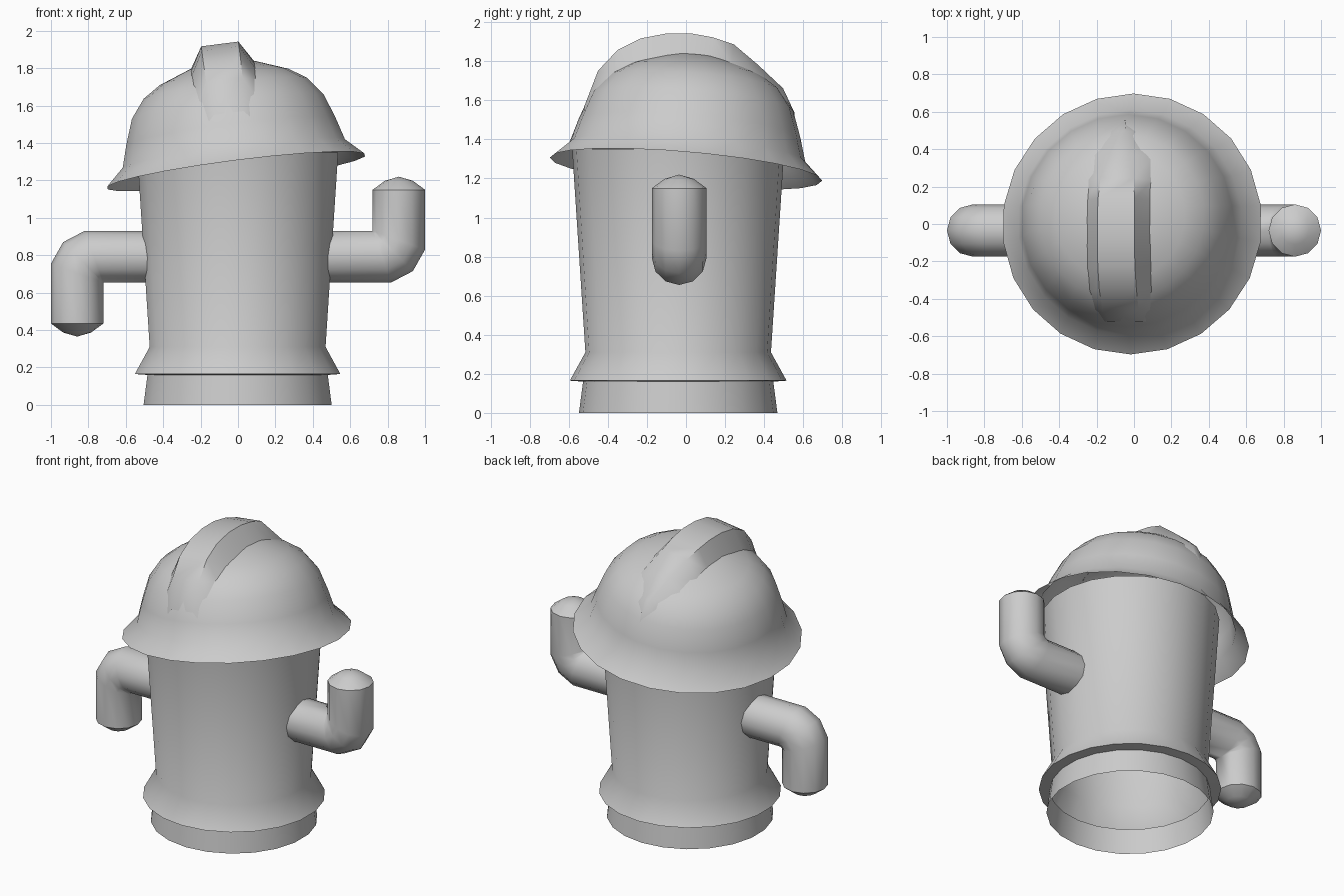
import bpy, bmesh, math
from mathutils import Matrix, Vector

if "Cube" in bpy.data.objects:
    bpy.data.objects.remove(bpy.data.objects["Cube"])

grey = bpy.data.materials.new("plain_grey")
grey.diffuse_color = (0.6, 0.6, 0.6, 1)
grey.use_nodes = True
grey.node_tree.nodes["Principled BSDF"].inputs["Base Color"].default_value = grey.diffuse_color


def finish(name, bm, matrix=Matrix.Identity(4), angle=45):
    """Turn a bmesh into a placed, smooth-shaded object."""
    bmesh.ops.remove_doubles(bm, verts=bm.verts, dist=0.0005)
    bmesh.ops.recalc_face_normals(bm, faces=bm.faces)
    mesh = bpy.data.meshes.new(name)
    bm.to_mesh(mesh)
    bm.free()
    mesh.materials.append(grey)
    ob = bpy.data.objects.new(name, mesh)
    ob.matrix_world = matrix
    bpy.context.collection.objects.link(ob)
    bpy.ops.object.select_all(action='DESELECT')
    ob.select_set(True)
    bpy.context.view_layer.objects.active = ob
    bpy.ops.object.shade_smooth_by_angle(angle=math.radians(angle))
    return ob


def loft(rings, closed=True):
    """Bridge equal-length rings of points with quads."""
    bm = bmesh.new()
    rows = [[bm.verts.new(p) for p in ring] for ring in rings]
    n = len(rows[0])
    for a, b in zip(rows, rows[1:]):
        for i in range(n if closed else n - 1):
            j = (i + 1) % n
            bm.faces.new((a[i], a[j], b[j], b[i]))
    return bm


def lathe(profile, sides):
    turn = [math.tau * i / sides for i in range(sides)]
    return loft([[(r * math.sin(t), -r * math.cos(t), z) for t in turn]
                 for r, z in profile])


# Hollow body with flared collar near the foot
body = [(0.508, 0), (0.487, 0.16), (0.555, 0.165), (0.475, 0.31), (0.543, 1.35)]
finish("body", lathe(body, 22), Matrix.Translation((-0.002, -0.04, 0)))

# Tilted helmet shell
axis = Vector((-0.128, 0.086, 1)).normalized()
side = Vector((0.992, 0, 0.127))
side = (side - axis * side.dot(axis)).normalized()
back = axis.cross(side)
tilt = Matrix((side, back, axis)).transposed().to_4x4()
tilt = Matrix.Translation((-0.01, 0, 1.248)) @ tilt
dome = [(0.70, 0), (0.605, 0.09), (0.57, 0.21), (0.522, 0.345), (0.445, 0.445),
        (0.35, 0.507), (0.18, 0.572), (0, 0.59)]
finish("helmet", lathe(dome, 22), tilt)


def dome_height(x, y):
    r = math.hypot(x, y)
    for (r1, h1), (r0, h0) in zip(dome, dome[1:]):
        if r0 <= r <= r1:
            return h0 + (h1 - h0) * (r - r0) / (r1 - r0)
    return 0


# Helmet crest: (y, top height, half width of top, half width of base)
crest = [(-0.545, 0.27, 0.08, 0.11), (-0.491, 0.455, 0.098, 0.155),
         (-0.40, 0.57, 0.10, 0.172), (-0.286, 0.64, 0.10, 0.178),
         (-0.159, 0.676, 0.10, 0.178), (-0.03, 0.687, 0.10, 0.178),
         (0.08, 0.677, 0.098, 0.178), (0.19, 0.651, 0.09, 0.178),
         (0.324, 0.56, 0.05, 0.172), (0.46, 0.455, 0.02, 0.075),
         (0.53, 0.335, 0, 0)]
rings = []
for y, h, top, base in crest:
    low = min(dome_height(base, y) - 0.012, h)
    rings.append([(-base, y, low), (-top, y, h), (top, y, h), (base, y, low)])
finish("helmet_crest", loft(rings, closed=False), tilt, 40)

# Bent arm: inner point, outer point (x, z) and half depth of each ring
arm = [((0.42, 0.93), (0.42, 0.655), 0.14), ((0.72, 0.93), (0.82, 0.655), 0.14),
       ((0.72, 0.93), (0.935, 0.715), 0.14), ((0.72, 0.93), (1.0, 0.83), 0.14),
       ((0.72, 1.15), (1.0, 1.15), 0.14), ((0.785, 1.198), (0.935, 1.198), 0.075),
       ((0.86, 1.22), (0.86, 1.22), 0)]


def arm_mesh(sides=12):
    rings = []
    for (ix, iz), (ox, oz), depth in arm:
        ring = []
        for k in range(sides):
            t = math.tau * k / sides
            f = (1 - math.cos(t)) / 2
            ring.append((ix + (ox - ix) * f, depth * math.sin(t),
                         iz + (oz - iz) * f - 0.7925))
        rings.append(ring)
    return loft(rings)


# One arm bends up, the other is the same arm turned half a circle
place = Matrix.Translation((0, -0.035, 0.7925))
finish("raised_arm", arm_mesh(), place, 50)
finish("lowered_arm", arm_mesh(), place @ Matrix.Rotation(math.pi, 4, 'Y'), 50)
